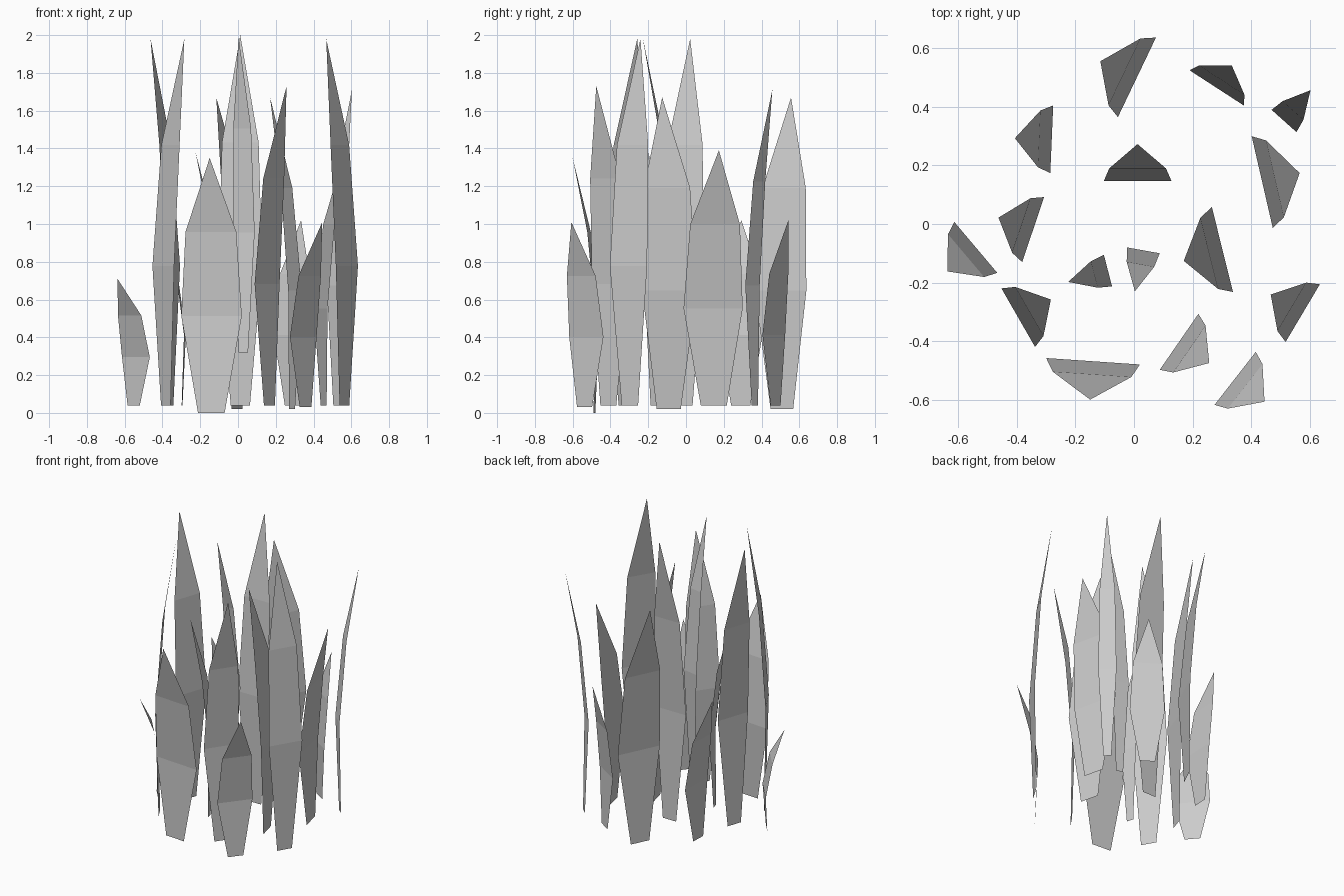
import bpy
from mathutils import Vector


def blade(i, left, right, tip, base_z, tip_z):
    """Flat four-row grass blade: widest row given in plan, tip curls away."""
    a, b, t = Vector(left), Vector(right), Vector(tip)
    mid, half = (a + b) / 2, (b - a) / 2
    curl = t - mid
    verts = []
    # rows: width factor, curl factor, height factor
    for w, c, h in ((0.44, 0.12, 0.0), (1.0, 0.0, 0.38), (0.84, 0.34, 0.71)):
        # keep the narrower rows lined up between the wide row and the tip
        centre = mid + curl * c
        z = base_z + (tip_z - base_z) * h
        for s in (-1, 1):
            p = centre + half * (w * s)
            verts.append((p.x, p.y, z))
    verts.append((t.x, t.y, tip_z))
    mesh = bpy.data.meshes.new(f"grass_blade_{i}")
    mesh.from_pydata(verts, [], [(0, 1, 3, 2), (2, 3, 5, 4), (4, 5, 6)])
    obj = bpy.data.objects.new(f"grass_blade_{i}", mesh)
    bpy.context.collection.objects.link(obj)


# widest row ends, tip position, base height, tip height
blades = [
    # back group
    ((0.075, 0.637), (-0.055, 0.365), (-0.115, 0.556), 0.02, 1.67),
    ((0.19, 0.525), (0.375, 0.405), (0.334, 0.542), 0.04, 1.02),
    ((0.47, 0.39), (0.555, 0.314), (0.603, 0.457), 0.04, 1.71),
    ((0.402, 0.30), (0.474, -0.013), (0.566, 0.174), 0.04, 1.39),
    ((-0.276, 0.405), (-0.286, 0.174), (-0.407, 0.293), 0.04, 1.02),
    # middle group
    ((-0.103, 0.147), (0.128, 0.147), (0.012, 0.273), 0.04, 2.0),
    ((-0.307, 0.092), (-0.382, -0.13), (-0.463, 0.022), 0.04, 1.98),
    ((-0.024, -0.08), (0.088, -0.10), (0.003, -0.23), 0.32, 1.99),
    ((0.266, 0.058), (0.338, -0.232), (0.17, -0.126), 0.02, 1.67),
    ((-0.103, -0.105), (-0.075, -0.213), (-0.225, -0.198), 0.04, 1.38),
    ((-0.614, 0.007), (-0.467, -0.167), (-0.638, -0.162), 0.04, 0.71),
    # front group
    ((-0.453, -0.22), (-0.338, -0.42), (-0.284, -0.258), 0.04, 1.98),
    ((0.635, -0.206), (0.518, -0.403), (0.467, -0.241), 0.04, 1.98),
    ((0.088, -0.498), (0.22, -0.307), (0.257, -0.475), 0.04, 1.73),
    ((0.275, -0.618), (0.416, -0.437), (0.446, -0.607), 0.03, 1.01),
    ((-0.30, -0.458), (0.02, -0.48), (-0.15, -0.60), 0.0, 1.35),
]
for i, spec in enumerate(blades):
    blade(i + 1, *spec)
